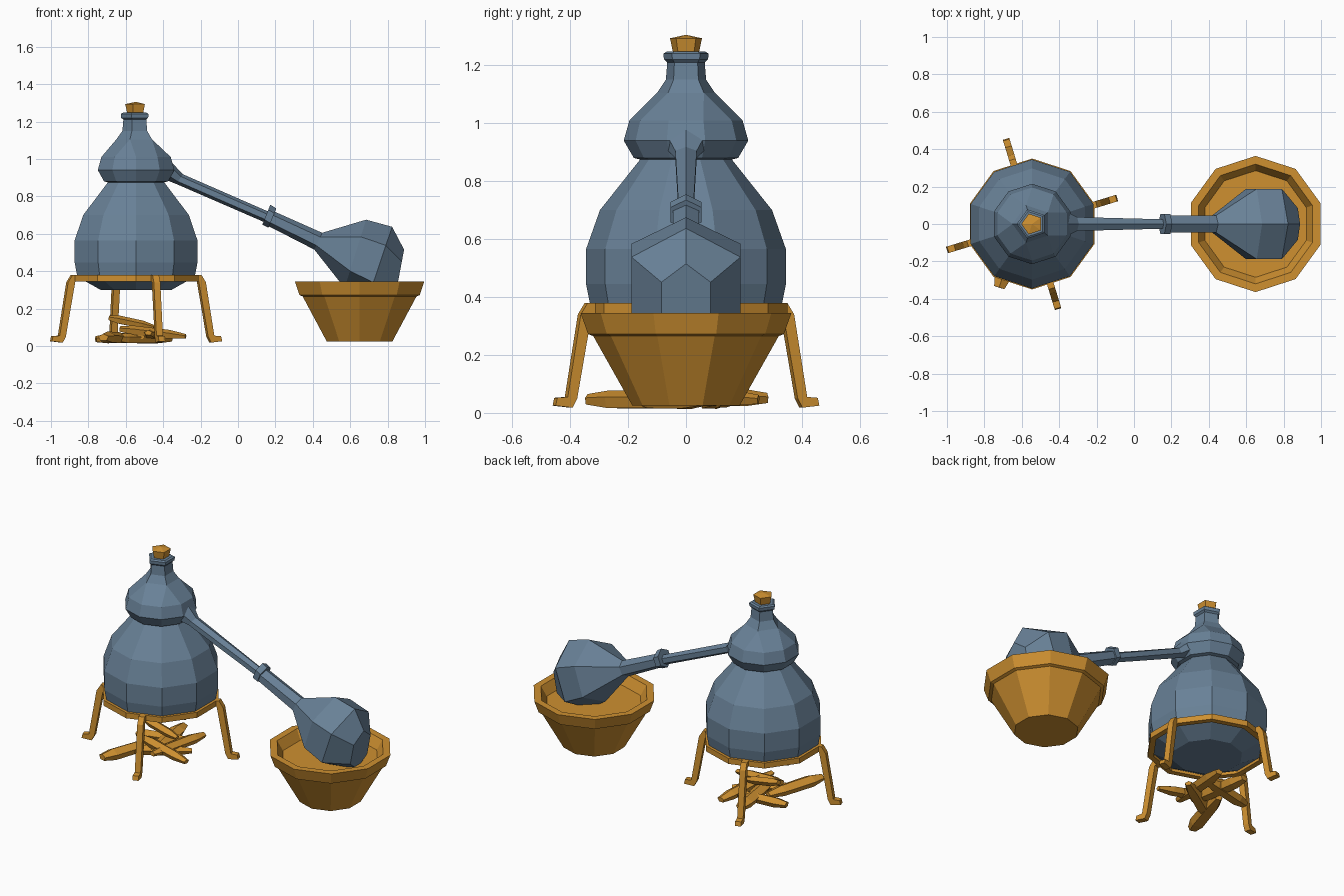
import bpy, bmesh, math
from mathutils import Vector

cube = bpy.data.objects.get("Cube")
if cube:
    bpy.data.objects.remove(cube)


def make_material(name, colour):
    mat = bpy.data.materials.new(name)
    mat.use_nodes = True
    mat.diffuse_color = (*colour, 1)
    mat.node_tree.nodes["Principled BSDF"].inputs["Base Color"].default_value = (*colour, 1)
    return mat


STEEL = make_material("blue grey metal", (0.14, 0.22, 0.31))
AMBER = make_material("amber orange", (0.62, 0.28, 0.03))
STILL_X, BOWL_X = -0.545, 0.65


def skin(name, rings, mat, loop=False):
    """Join equal rings of points with quads; cap the ends, or close them into a loop."""
    bm = bmesh.new()
    rows = [[bm.verts.new(p) for p in ring] for ring in rings]
    n = len(rows[0])
    pairs = list(zip(rows, rows[1:]))
    if loop:
        pairs.append((rows[-1], rows[0]))
    for a, b in pairs:
        for i in range(n):
            j = (i + 1) % n
            bm.faces.new((a[i], a[j], b[j], b[i]))
    if not loop:
        bm.faces.new(rows[0])
        bm.faces.new(rows[-1])
    bmesh.ops.remove_doubles(bm, verts=bm.verts, dist=0.0005)
    bmesh.ops.recalc_face_normals(bm, faces=bm.faces)
    mesh = bpy.data.meshes.new(name)
    bm.to_mesh(mesh)
    bm.free()
    mesh.materials.append(mat)
    obj = bpy.data.objects.new(name, mesh)
    bpy.context.collection.objects.link(obj)
    return obj


def decagon(cx, r, z):
    angles = [math.radians(18 + 36 * k) for k in range(10)]
    return [Vector((cx + r * math.cos(a), r * math.sin(a), z)) for a in angles]


def pentagon(cx, r, z):
    """Five corners, each doubled so the ring matches a decagon."""
    angles = [math.radians(36 + 72 * (k // 2)) for k in range(10)]
    return [Vector((cx + r * math.cos(a), r * math.sin(a), z)) for a in angles]


def upright_hexagon(top, bottom, half_width):
    """Hexagon with a corner up, from its top and bottom corners in the xz plane."""
    t, b = Vector((top[0], 0, top[1])), Vector((bottom[0], 0, bottom[1]))
    mid, up = (t + b) / 2, (t - b) / 2
    out = []
    for k in range(6):
        a = math.radians(90 + 60 * k)
        side = half_width * math.cos(a) / math.cos(math.radians(30))
        out.append(mid + up * math.sin(a) + Vector((0, side, 0)))
    return out


# Boiler belly
belly = [(0.20, 0.30), (0.33, 0.37), (0.345, 0.445), (0.345, 0.565),
         (0.297, 0.70), (0.15, 0.885)]
skin("boiler_belly", [decagon(STILL_X, r, z) for r, z in belly], STEEL)

# Boiler head, with a five-sided neck and collar
head = [(0.14, 0.87), (0.18, 0.88), (0.215, 0.94), (0.195, 1.01)]
neck = [(0.105, 1.105), (0.073, 1.15), (0.068, 1.21), (0.08, 1.22),
        (0.082, 1.24), (0.07, 1.247)]
skin("boiler_head", [decagon(STILL_X, r, z) for r, z in head]
     + [pentagon(STILL_X, r, z) for r, z in neck], STEEL)

# Cork with a slightly peaked top
skin("cork", [pentagon(STILL_X, r, z) for r, z in
              [(0.045, 1.235), (0.058, 1.293), (0.001, 1.305)]], AMBER)

# Spout pipe, flared where it leaves the head
skin("spout_pipe", [upright_hexagon(*s) for s in [
    ((-0.42, 0.99), (-0.43, 0.885), 0.075),
    ((-0.355, 0.982), (-0.37, 0.882), 0.065),
    ((-0.295, 0.918), (-0.33, 0.866), 0.037),
    ((0.17, 0.715), (0.145, 0.66), 0.025)]], STEEL)

# Coupling ring between pipe and flask
skin("coupling_ring", [upright_hexagon(*s) for s in [
    ((0.173, 0.755), (0.13, 0.648), 0.053),
    ((0.205, 0.735), (0.163, 0.632), 0.053)]], STEEL)

# Receiving flask: neck and faceted bulb
skin("receiving_flask", [upright_hexagon(*s) for s in [
    ((0.18, 0.725), (0.145, 0.65), 0.044),
    ((0.45, 0.605), (0.408, 0.515), 0.046),
    ((0.685, 0.675), (0.57, 0.31), 0.188),
    ((0.824, 0.637), (0.69, 0.24), 0.188),
    ((0.888, 0.515), (0.84, 0.26), 0.085)]], STEEL)

# Bowl with a thick rim, filled level inside
bowl = [(0.185, 0.025), (0.32, 0.265), (0.338, 0.272), (0.364, 0.345),
        (0.32, 0.345), (0.285, 0.285)]
skin("bowl", [decagon(BOWL_X, r, z) for r, z in bowl], AMBER)

# Stand: band under the belly and four splayed legs
band = [(0.315, 0.345), (0.35, 0.345), (0.35, 0.38), (0.315, 0.38)]
skin("stand_band", [decagon(STILL_X, r, z) for r, z in band], AMBER, loop=True)

leg = [(0.33, 0.38), (0.36, 0.38), (0.385, 0.34), (0.432, 0.055), (0.47, 0.052),
       (0.476, 0.025), (0.415, 0.018), (0.398, 0.05), (0.345, 0.345), (0.33, 0.345)]
for number in range(4):
    a = math.radians(17 + 90 * number)
    out, side = Vector((math.cos(a), math.sin(a), 0)), Vector((-math.sin(a), math.cos(a), 0))
    base = Vector((STILL_X, 0, 0))
    rings = [[base + out * r + side * s + Vector((0, 0, z)) for r, z in leg]
             for s in (-0.018, 0.018)]
    skin(f"stand_leg_{number + 1}", rings, AMBER)


# Firewood: five-sided splits, thicker in the middle
def log(name, start, end, radius):
    a, b = Vector(start), Vector(end)
    axis = (b - a).normalized()
    side = axis.cross(Vector((0, 0, 1))).normalized()
    up = side.cross(axis)
    rings = []
    for t, scale in ((0, 0.6), (0.2, 1), (0.75, 0.95), (1, 0.5)):
        ring = []
        for k in range(5):
            c = math.radians(72 * k + 20)
            ring.append(a.lerp(b, t) + (side * math.cos(c) * 1.2 + up * math.sin(c) * 0.8)
                        * radius * scale)
        rings.append(ring)
    skin(name, rings, AMBER)


logs = [((-0.72, -0.34, 0.045), (-0.60, 0.03, 0.04), 0.042),
        ((-0.63, -0.06, 0.09), (-0.28, -0.12, 0.05), 0.034),
        ((-0.69, 0.05, 0.15), (-0.45, 0.03, 0.10), 0.030),
        ((-0.58, 0.28, 0.05), (-0.52, -0.10, 0.05), 0.040),
        ((-0.76, 0.07, 0.035), (-0.42, 0.13, 0.05), 0.036),
        ((-0.42, 0.25, 0.045), (-0.48, -0.18, 0.07), 0.036),
        ((-0.66, -0.15, 0.04), (-0.36, 0.05, 0.035), 0.036)]
for number, spec in enumerate(logs):
    log(f"firewood_{number + 1}", *spec)
